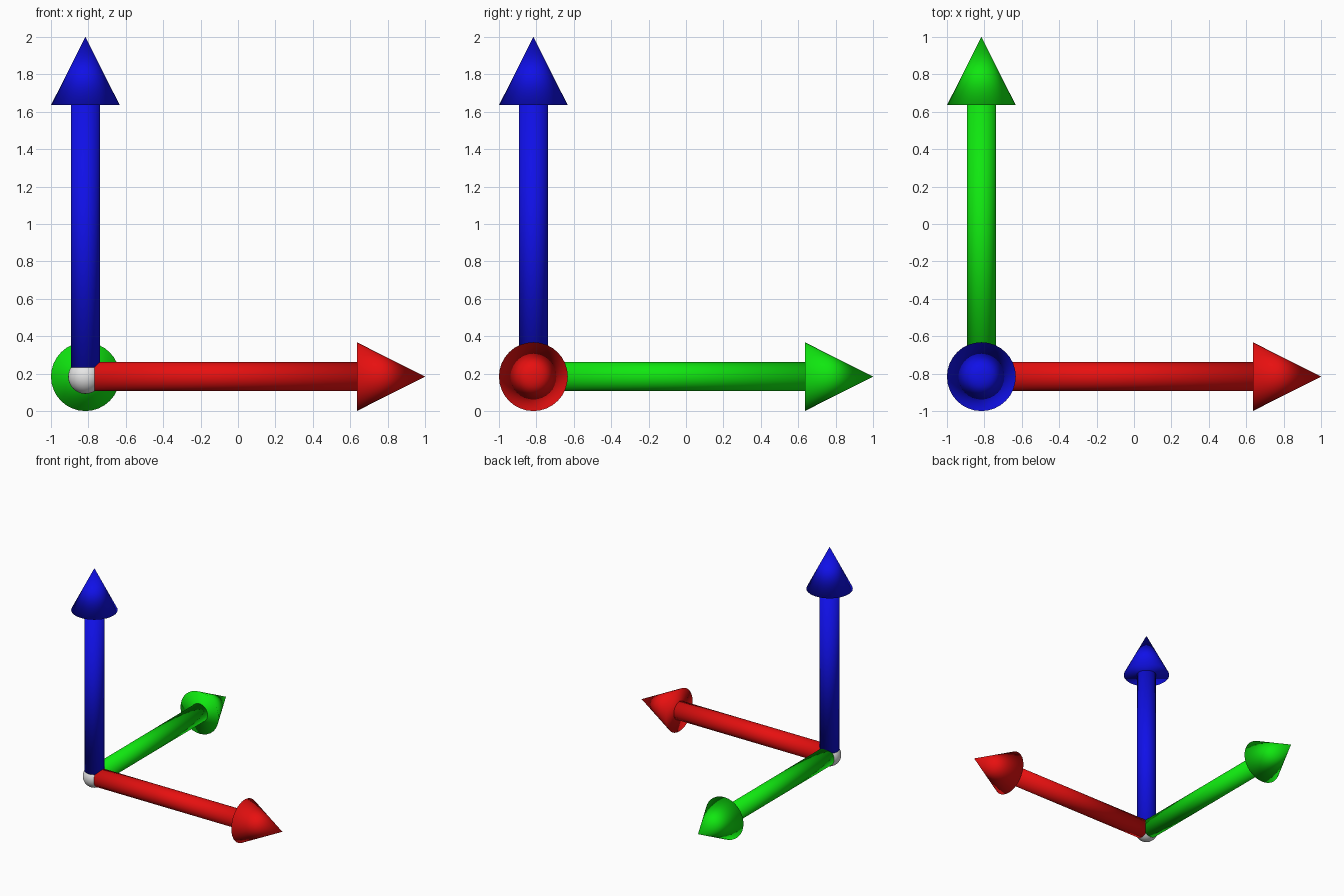
import bpy
from math import radians
from mathutils import Vector

if "Cube" in bpy.data.objects:
    bpy.data.objects.remove(bpy.data.objects["Cube"], do_unlink=True)

HEAD_R = 0.184
SHAFT_R = 0.078
BALL_R = 0.092
LENGTH = 2 - HEAD_R        # joint centre to arrow tip
HEAD_LEN = 0.365
SHAFT_LEN = LENGTH - HEAD_LEN
ORIGIN = Vector((HEAD_R - 1, HEAD_R - 1, HEAD_R))


def material(name, rgb):
    mat = bpy.data.materials.new(name)
    mat.use_nodes = True
    color = (*rgb, 1)
    mat.diffuse_color = color
    mat.node_tree.nodes["Principled BSDF"].inputs["Base Color"].default_value = color
    return mat


def finish(name, mat):
    # The soft shading runs over the rims as well, so no edge is marked sharp
    obj = bpy.context.object
    obj.name = name
    obj.data.materials.append(mat)
    bpy.ops.object.shade_smooth()


def arrow(axis, direction, rotation, mat):
    direction = Vector(direction)
    # Round shaft, starting inside the joint ball
    bpy.ops.mesh.primitive_cylinder_add(
        vertices=32, radius=SHAFT_R, depth=SHAFT_LEN, rotation=rotation,
        location=ORIGIN + direction * SHAFT_LEN / 2)
    finish(axis + "_shaft", mat)
    # Conical head
    bpy.ops.mesh.primitive_cone_add(
        vertices=32, radius1=HEAD_R, radius2=0, depth=HEAD_LEN, rotation=rotation,
        location=ORIGIN + direction * (SHAFT_LEN + HEAD_LEN / 2))
    finish(axis + "_arrowhead", mat)


arrow("x_axis", (1, 0, 0), (0, radians(90), 0), material("red", (0.8, 0.005, 0.005)))
arrow("y_axis", (0, 1, 0), (radians(-90), 0, 0), material("green", (0.005, 0.8, 0.005)))
arrow("z_axis", (0, 0, 1), (0, 0, 0), material("blue", (0.005, 0.005, 0.8)))

# Joint ball where the three shafts meet
bpy.ops.mesh.primitive_uv_sphere_add(segments=32, ring_count=16, radius=BALL_R, location=ORIGIN)
finish("origin_ball", material("light grey", (0.8, 0.8, 0.8)))
